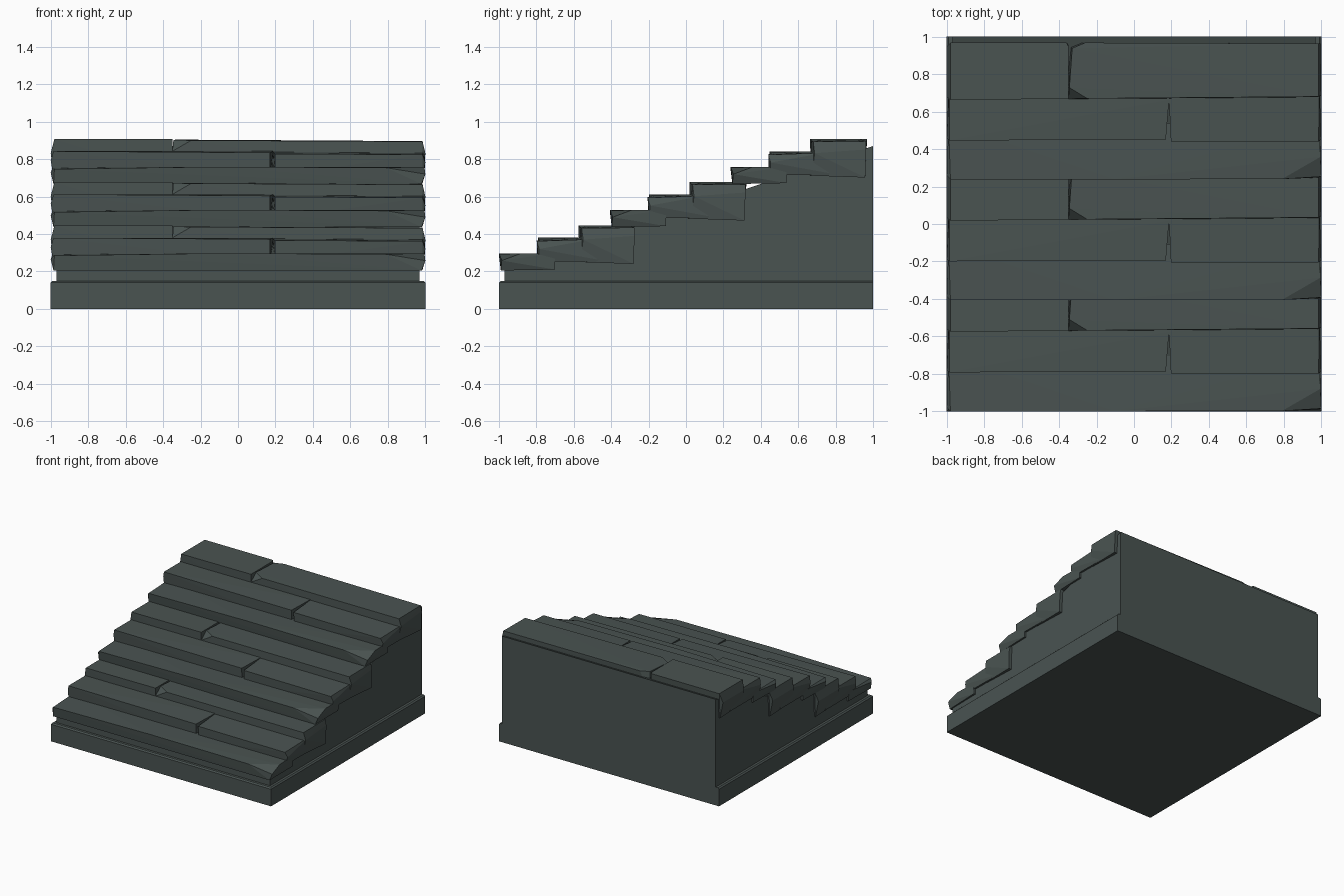
import bpy, bmesh

stone = bpy.data.materials.new("dark slate")
stone.diffuse_color = (0.068, 0.087, 0.083, 1)


def finish(name, bm):
    bmesh.ops.recalc_face_normals(bm, faces=bm.faces)
    me = bpy.data.meshes.new(name)
    bm.to_mesh(me)
    bm.free()
    me.materials.append(stone)
    ob = bpy.data.objects.new(name, me)
    bpy.context.collection.objects.link(ob)
    return ob


def prism(name, profile, x0, x1):
    """Extrude a (y, z) profile from x0 to x1."""
    bm = bmesh.new()
    f = bm.faces.new([bm.verts.new((x0, y, z)) for y, z in profile])
    ext = bmesh.ops.extrude_face_region(bm, geom=[f])["geom"]
    verts = [v for v in ext if isinstance(v, bmesh.types.BMVert)]
    bmesh.ops.translate(bm, verts=verts, vec=(x1 - x0, 0, 0))
    return finish(name, bm)


def hull(name, points, dy, dz):
    """Roughly hewn stone: convex hull of its corners."""
    bm = bmesh.new()
    for x, y, z in points:
        bm.verts.new((x, y + dy, z + dz))
    res = bmesh.ops.convex_hull(bm, input=bm.verts[:])
    junk = [g for g in res["geom_interior"] if isinstance(g, bmesh.types.BMVert)]
    bmesh.ops.delete(bm, geom=junk, context='VERTS')
    return finish(name, bm)


# plinth with a small chamfer on front and sides
bm = bmesh.new()
low = [(-1, -1), (1, -1), (1, 1), (-1, 1)]
rings = [[bm.verts.new((x * s, y if y > 0 else y * s, z)) for x, y in low]
         for s, z in ((1, 0), (1, 0.14), (0.99, 0.15))]
bm.faces.new(rings[0])
bm.faces.new(rings[2])
for a, b in zip(rings, rings[1:]):
    for i in range(4):
        bm.faces.new((a[i], a[i - 1], b[i - 1], b[i]))
finish("plinth", bm)

# sloped core under the steps
prism("core", [(-0.97, 0.14), (1, 0.14), (1, 0.87), (-0.97, 0.205)], -0.97, 0.97)

# three repeated flights, each with three rough stone steps
for n, (dy, dz) in enumerate([(0, 0), (0.593, 0.232), (1.238, 0.462)], 1):
    # lower step, right front corner chipped away
    hull(f"lower_step_{n}", [
        (-0.985, -0.99, 0.205), (0.98, -0.99, 0.205), (-0.985, -0.70, 0.21), (0.985, -0.70, 0.21),
        (-1, -0.98, 0.265), (-0.98, -1, 0.285), (-0.1, -1, 0.297), (0.79, -0.998, 0.292),
        (1, -0.985, 0.258), (0.995, -0.88, 0.297), (0.99, -0.70, 0.297), (-0.99, -0.70, 0.29)], dy, dz)
    # middle step: two stones with a tapering crack between
    hull(f"middle_step_left_{n}", [
        (-0.985, -0.785, 0.25), (0.17, -0.785, 0.25), (-0.985, -0.4, 0.25), (0.19, -0.4, 0.25),
        (-1, -0.78, 0.33), (-0.985, -0.792, 0.38), (0.17, -0.788, 0.372),
        (0.187, -0.575, 0.38), (-0.985, -0.5, 0.38), (0.187, -0.5, 0.38)], dy, dz)
    hull(f"middle_step_right_{n}", [
        (0.20, -0.795, 0.25), (0.985, -0.79, 0.255), (0.187, -0.4, 0.25), (0.985, -0.4, 0.25),
        (0.197, -0.798, 0.366), (0.985, -0.798, 0.362), (1, -0.785, 0.32),
        (0.187, -0.575, 0.375), (0.187, -0.5, 0.375), (0.99, -0.5, 0.372)], dy, dz)
    # upper step: left stone flush, right stone chipped at the joint
    hull(f"upper_step_left_{n}", [
        (-0.98, -0.57, 0.25), (-0.35, -0.57, 0.25), (-0.98, -0.28, 0.24), (-0.35, -0.28, 0.24),
        (-1, -0.56, 0.37), (-1, -0.29, 0.37), (-0.98, -0.575, 0.445), (-0.35, -0.57, 0.445),
        (-0.98, -0.27, 0.445), (-0.36, -0.27, 0.445), (-0.35, -0.29, 0.445)], dy, dz)
    hull(f"upper_step_right_{n}", [
        (-0.35, -0.57, 0.25), (0.98, -0.565, 0.25), (-0.35, -0.28, 0.24), (0.995, -0.28, 0.24),
        (-0.35, -0.57, 0.38), (-0.25, -0.568, 0.438), (-0.345, -0.51, 0.44),
        (1, -0.55, 0.37), (0.985, -0.558, 0.432), (-0.33, -0.30, 0.442),
        (-0.26, -0.27, 0.44), (0.985, -0.275, 0.434), (0.995, -0.275, 0.39)], dy, dz)
